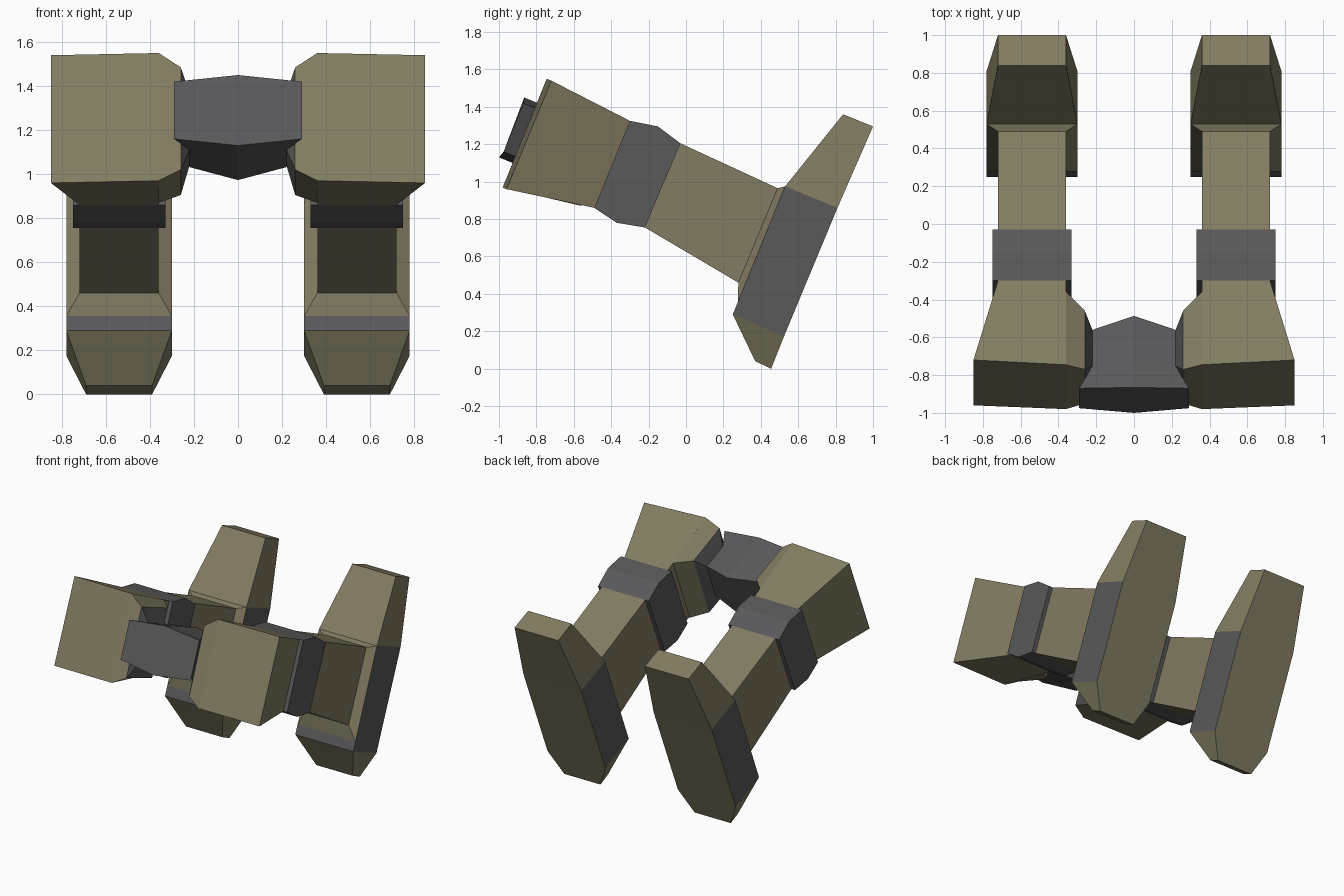
import bpy, bmesh
from mathutils import Vector

if "Cube" in bpy.data.objects:
    bpy.data.objects.remove(bpy.data.objects["Cube"])


def material(name, col):
    m = bpy.data.materials.new(name)
    m.diffuse_color = (*col, 1)
    m.use_nodes = True
    m.node_tree.nodes["Principled BSDF"].inputs["Base Color"].default_value = m.diffuse_color
    return m


OLIVE = material("olive_tan", (0.225, 0.203, 0.122))
GREY = material("dark_grey", (0.100, 0.100, 0.104))


def loft(name, rings, mats, mirror=True, rule=None):
    """Skin a closed shape through rings with equal point counts."""
    bm = bmesh.new()
    vs = [[bm.verts.new(p) for p in r] for r in rings]
    n = len(rings[0])
    bm.faces.new(vs[0])
    bm.faces.new(vs[-1])
    for a, b in zip(vs, vs[1:]):
        for i in range(n):
            j = (i + 1) % n
            bm.faces.new((a[i], a[j], b[j], b[i]))
    bmesh.ops.recalc_face_normals(bm, faces=bm.faces)
    if rule:
        for f in bm.faces:
            f.material_index = rule(f)
    me = bpy.data.meshes.new(name)
    bm.to_mesh(me)
    bm.free()
    for m in mats:
        me.materials.append(m)
    ob = bpy.data.objects.new(name, me)
    bpy.context.collection.objects.link(ob)
    if mirror:
        ob.modifiers.new("mirror", 'MIRROR')
    return ob


def rect(x0, x1, top, bottom):
    """Four corners of a cross-section; top and bottom are (y, z)."""
    return [(x0, *top), (x1, *top), (x1, *bottom), (x0, *bottom)]


def side(x, pts):
    return [(x, y, z) for y, z in pts]


# Thigh: block narrowing toward the knee, front face slightly slanted
loft("thigh", [
    [(0.36, -0.745, 1.55), (0.85, -0.72, 1.54),
     (0.85, -0.96, 0.96), (0.36, -0.98, 0.97)],
    rect(0.36, 0.72, (-0.30, 1.325), (-0.49, 0.86))], [OLIVE])

# Bevelled inner side of the thigh
HIP = [(-0.77, 1.485), (-0.46, 1.36), (-0.646, 0.905), (-0.95, 1.02)]
loft("thigh_inner_bevel", [
    side(0.36, [(-0.745, 1.55), (-0.36, 1.355), (-0.56, 0.87), (-0.98, 0.97)]),
    side(0.26, HIP)], [OLIVE])

# Knee band
KNEE = [(-0.30, 1.325), (-0.15, 1.295), (-0.03, 1.205),
        (-0.22, 0.755), (-0.37, 0.78), (-0.49, 0.86)]
loft("knee_band", [side(0.33, KNEE), side(0.75, KNEE)], [GREY])

# Shin, and the flared ankle where it meets the foot
shin_end = rect(0.36, 0.72, (0.49, 0.965), (0.28, 0.46))
loft("shin", [rect(0.36, 0.72, (-0.03, 1.205), (-0.22, 0.755)), shin_end],
     [OLIVE])
loft("ankle", [shin_end, rect(0.30, 0.78, (0.53, 0.975), (0.277, 0.355))],
     [OLIVE])

# Foot: tapered toe and heel, grey middle except the sole
SOLE = Vector((0, 0.921, -0.389))


def foot_rule(f):
    c = f.calc_center_median()
    return int(0.45 < c.z < 0.80 and f.normal.dot(SOLE) < 0.9)


loft("foot", [
    rect(0.36, 0.72, (0.84, 1.36), (1.0, 1.295)),
    rect(0.30, 0.78, (0.53, 0.975), (0.81, 0.86)),
    rect(0.30, 0.78, (0.25, 0.29), (0.525, 0.175)),
    rect(0.39, 0.69, (0.37, 0.04), (0.455, 0.0))],
    [OLIVE, GREY], rule=foot_rule)


# Pelvis: six-sided block running back along the leg direction
def pelvis_ring(w, s_side, s_mid):
    def pt(x, y, z, s):
        return (x, y + 0.924 * s, z - 0.383 * s)
    return [pt(-w, -0.87, 1.42, s_side), pt(0, -0.865, 1.45, s_mid),
            pt(w, -0.87, 1.42, s_side), pt(w, -0.975, 1.16, s_side),
            pt(0, -1.0, 1.13, s_mid), pt(-w, -0.975, 1.16, s_side)]


loft("pelvis", [pelvis_ring(0.29, 0, 0), pelvis_ring(0.22, 0.13, 0.15),
                pelvis_ring(0.22, 0.335, 0.41)], [GREY], mirror=False)

# Hip joint flaring from the pelvis side to the thigh
loft("hip_joint", [
    side(0.22, [(-0.75, 1.37), (-0.56, 1.29), (-0.665, 1.04), (-0.855, 1.11)]),
    side(0.26, HIP)], [GREY])
